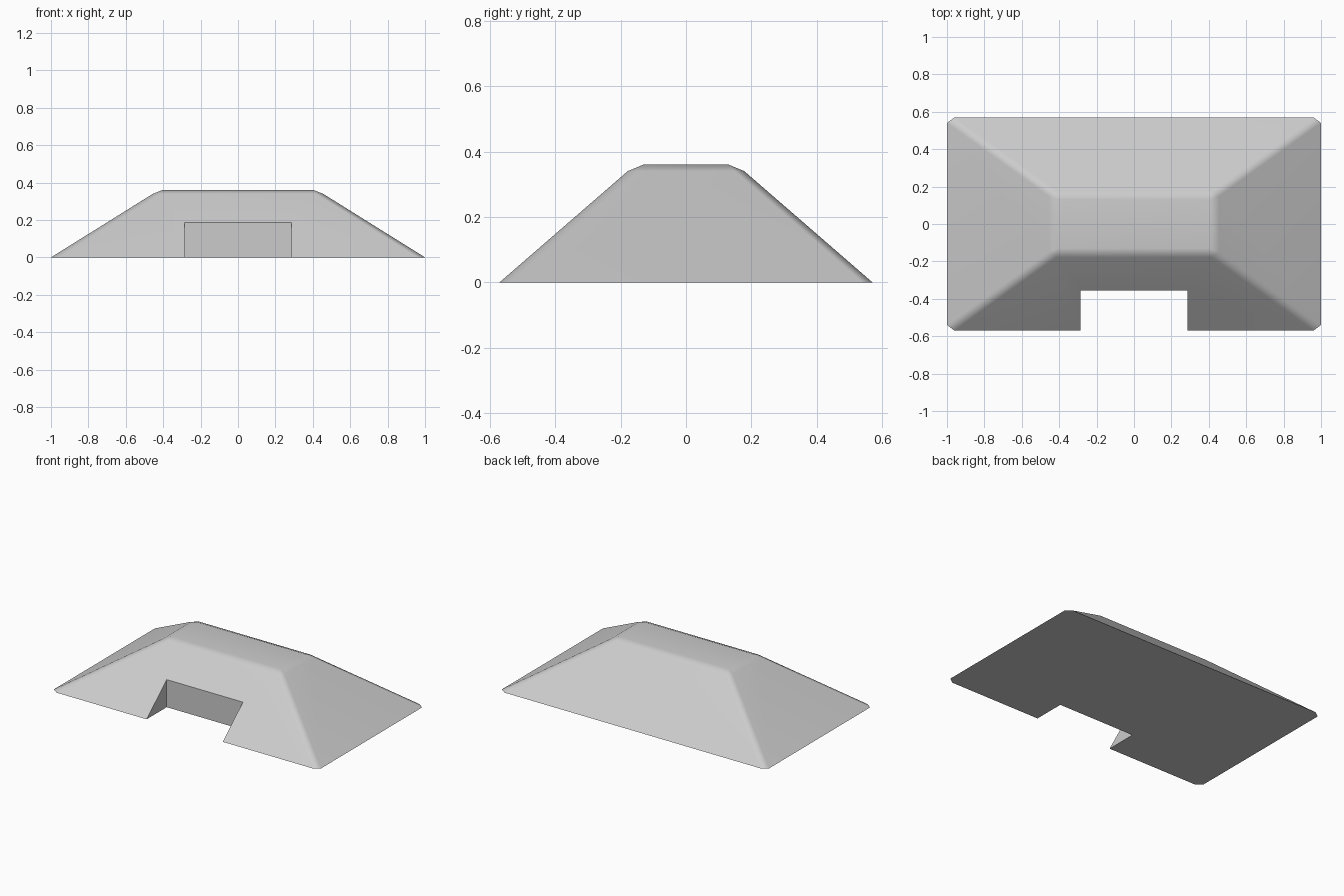
import bpy, bmesh, math

cube = bpy.data.objects.get("Cube")
if cube:
    bpy.data.objects.remove(cube)

# Plain grey
grey = bpy.data.materials.new("plain_grey")
grey.use_nodes = True
colour = (0.6, 0.6, 0.6, 1)
grey.diffuse_color = colour
grey.node_tree.nodes["Principled BSDF"].inputs["Base Color"].default_value = colour


def make_object(name, bm):
    bmesh.ops.recalc_face_normals(bm, faces=bm.faces)
    mesh = bpy.data.meshes.new(name)
    bm.to_mesh(mesh)
    bm.free()
    mesh.materials.append(grey)
    obj = bpy.data.objects.new(name, mesh)
    bpy.context.collection.objects.link(obj)
    return obj


def ring(bm, x, y, z, cx, cy):
    """Rectangle with clipped corners, counter-clockwise."""
    pts = []
    for sx, sy in ((1, 1), (-1, 1), (-1, -1), (1, -1)):
        pair = [(sx * x, sy * (y - cy)), (sx * (x - cx), sy * y)]
        pts += pair if sx * sy > 0 else pair[::-1]
    return [bm.verts.new((px, py, z)) for px, py in pts]


# Hipped body: clipped footprint, chamfered shoulder, small flat top
bm = bmesh.new()
rings = [ring(bm, 1, 0.57, 0, 0.04, 0.03),
         ring(bm, 0.455, 0.178, 0.34, 0.04, 0.03),
         ring(bm, 0.405, 0.13, 0.36, 0, 0)]
for low, high in zip(rings, rings[1:]):
    for i in range(len(low)):
        j = (i + 1) % len(low)
        bm.faces.new((low[i], low[j], high[j], high[i]))
bm.faces.new(rings[0][::-1])
bm.faces.new(rings[-1])
bmesh.ops.remove_doubles(bm, verts=bm.verts, dist=0.001)
body = make_object("hipped_body", bm)

# Entrance notch in the front slope
bm = bmesh.new()
bmesh.ops.create_cube(bm, size=1)
bmesh.ops.scale(bm, vec=(0.57, 0.6, 1), verts=bm.verts)
bmesh.ops.translate(bm, vec=(0, -0.655, 0.2), verts=bm.verts)
cutter = make_object("notch_cutter", bm)

cut = body.modifiers.new("notch", 'BOOLEAN')
cut.operation = 'DIFFERENCE'
cut.solver = 'EXACT'
cut.object = cutter
bpy.ops.object.select_all(action='DESELECT')
bpy.context.view_layer.objects.active = body
body.select_set(True)
bpy.ops.object.modifier_apply(modifier=cut.name)
bpy.data.objects.remove(cutter)

# Soft chamfers between flat slopes
bpy.ops.object.shade_smooth_by_angle(angle=math.radians(35))
soft = body.modifiers.new("flat_slopes", 'WEIGHTED_NORMAL')
soft.keep_sharp = True
